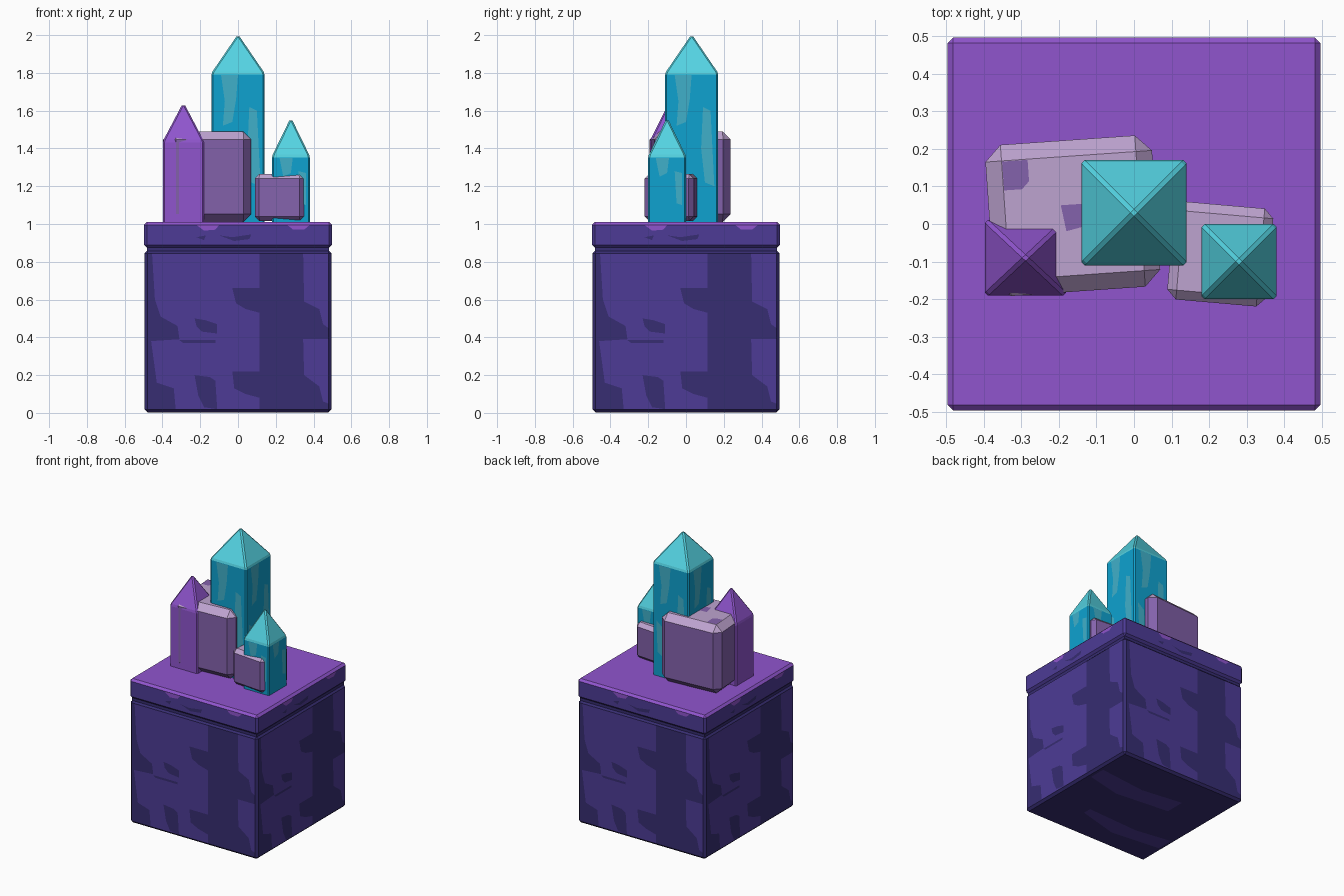
import bpy, bmesh, math
from mathutils import Matrix, Vector

if "Cube" in bpy.data.objects:
    bpy.data.objects.remove(bpy.data.objects["Cube"])


def mat(name, r, g, b):
    m = bpy.data.materials.new(name)
    lin = lambda c: ((c / 255 + 0.055) / 1.055) ** 2.4 if c > 10 else c / 255 / 12.92
    m.diffuse_color = (lin(r), lin(g), lin(b), 1)
    m.use_nodes = True
    m.node_tree.nodes["Principled BSDF"].inputs["Base Color"].default_value = m.diffuse_color
    return m


INDIGO = mat("indigo", 77, 59, 150)
DARK = mat("dark indigo", 55, 45, 114)
PURPLE = mat("purple", 144, 85, 206)
CYAN = mat("cyan", 14, 162, 208)
AQUA = mat("pale aqua", 84, 211, 226)
TEAL = mat("soft teal", 64, 176, 202)
MAUVE = mat("mauve", 132, 98, 172)
LILAC = mat("pale lilac", 190, 163, 208)


def finish(bm, name, mats, rule=None):
    bm.normal_update()
    if rule:
        for f in bm.faces:
            f.material_index = rule(f)
    me = bpy.data.meshes.new(name)
    bm.to_mesh(me)
    bm.free()
    for m in mats:
        me.materials.append(m)
    ob = bpy.data.objects.new(name, me)
    bpy.context.collection.objects.link(ob)
    return ob


def block(name, centre, size, bevel, mats, rule=None, turn=0):
    bm = bmesh.new()
    bmesh.ops.create_cube(bm, size=1)
    bmesh.ops.scale(bm, vec=size, verts=bm.verts)
    if bevel:
        bmesh.ops.bevel(bm, geom=bm.edges[:], offset=bevel, segments=1, affect='EDGES')
    bmesh.ops.transform(bm, verts=bm.verts, matrix=Matrix.Translation(centre)
                        @ Matrix.Rotation(math.radians(turn), 4, 'Z'))
    return finish(bm, name, mats, rule)


def crystal(name, centre, half, shoulder, apex, mats):
    # square prism with a pyramid tip and narrow bevels
    bm = bmesh.new()
    ring = [(-1, -1), (1, -1), (1, 1), (-1, 1)]
    lo, hi = ([bm.verts.new((centre[0] + half[0] * x, centre[1] + half[1] * y, z))
               for x, y in ring] for z in (1.0, shoulder))
    top = bm.verts.new((*centre, apex + 0.005))
    bm.faces.new(lo[::-1])
    for i in range(4):
        j = (i + 1) % 4
        bm.faces.new((lo[i], lo[j], hi[j], hi[i]))
        bm.faces.new((hi[i], hi[j], top))
    bmesh.ops.bevel(bm, geom=bm.edges[:], offset=0.008, segments=1, affect='EDGES')
    return finish(bm, name, mats, lambda f: int(f.calc_center_median().z > shoulder - 0.004))


def side_patches(name, polys, half, material, centre=(0, 0)):
    # flat painted shapes repeated on all four sides
    bm = bmesh.new()
    for k in range(4):
        m = Matrix.Translation((*centre, 0)) @ Matrix.Rotation(k * math.pi / 2, 4, 'Z')
        out = m.to_3x3() @ Vector((0, -1, 0))
        for p in polys:
            f = bm.faces.new([bm.verts.new(m @ Vector((u, -half, z))) for u, z in p])
            f.normal_update()
            if f.normal.dot(out) < 0:
                f.normal_flip()
    return finish(bm, name, [material])


def flat_patches(name, polys, z, up, material, matrix=Matrix()):
    bm = bmesh.new()
    for p in polys:
        f = bm.faces.new([bm.verts.new(matrix @ Vector((x, y, z))) for x, y in p])
        f.normal_update()
        if f.normal.z * up < 0:
            f.normal_flip()
    return finish(bm, name, [material])


# stone block, recessed seam and cap
block("block_body", (0, 0, 0.431), (0.988, 0.988, 0.858), 0.015, [DARK])
block("seam", (0, 0, 0.867), (0.965, 0.965, 0.05), 0, [DARK])
block("cap", (0, 0, 0.943), (0.994, 0.994, 0.136), 0.015, [INDIGO, PURPLE],
      lambda f: int(f.normal.z > 0.3))

# lighter shapes on the block sides
light = [
    [(-.455, .845), (.115, .845), (.115, .66), (-.03, .66), (-.01, .58), (.04, .55),
     (.115, .53), (.115, .22), (-.03, .22), (-.02, .13), (.04, .10), (.115, .08),
     (.115, .02), (-.33, .02), (-.34, .13), (-.43, .16), (-.46, .38),
     (-.31, .39), (-.32, .46), (-.41, .51), (-.44, .6)],
    [(.345, .845), (.478, .845), (.478, .45), (.45, .47), (.43, .55), (.35, .59)],
    [(.345, .39), (.478, .39), (.478, .05), (.45, .06), (.43, .14), (.35, .2)],
]
side_patches("block_light_patches", light, 0.4955, INDIGO)
dark = [[(-.23, .5), (-.17, .49), (-.11, .47), (-.11, .42), (-.19, .43), (-.22, .46)],
        [(-.23, .2), (-.15, .19), (-.12, .17), (-.11, .02), (-.18, .03), (-.21, .09)],
        [(-.31, .385), (-.12, .385), (-.12, .37), (-.29, .37)]]
side_patches("block_dark_patches", dark, 0.497, DARK)
flat_patches("underside_patches", [
    [(-.46, -.3), (-.1, -.34), (.2, -.26), (.2, -.2), (-.2, -.22), (-.46, -.18)],
    [(-.2, .1), (.2, .06), (.46, .12), (.46, .24), (.1, .2), (-.2, .24)]], 0, -1, INDIGO)

# small spots on the cap sides
side_patches("cap_dark_spots", [
    [(-.1, .94), (-.03, .93), (.07, .945), (.06, .92), (-.02, .91)],
    [(-.22, .93), (-.17, .94), (-.18, .915)]], 0.4985, DARK)
side_patches("cap_purple_spots", [
    [(-.22, .995), (-.1, .995), (-.12, .97), (-.18, .965)],
    [(.26, .995), (.38, .995), (.35, .97), (.29, .972)]], 0.4985, PURPLE)

# crystals
crystal("tall_crystal", (0, 0.03), (0.14, 0.14), 1.8, 2.0, [CYAN, AQUA])
crystal("small_crystal", (0.28, -0.10), (0.1, 0.1), 1.36, 1.56, [CYAN, AQUA])
crystal("purple_crystal", (-0.289, -0.09), (0.108, 0.101), 1.44, 1.64, [PURPLE, PURPLE])

# pale streaks on the cyan crystals
side_patches("tall_crystal_streaks", [
    [(-.09, 1.79), (0, 1.79), (-.01, 1.66), (-.03, 1.54), (-.08, 1.52), (-.07, 1.65)],
    [(.06, 1.62), (.1, 1.6), (.11, 1.4), (.12, 1.2), (.07, 1.22), (.05, 1.4)],
    [(-.11, 1.4), (-.06, 1.36), (-.05, 1.15), (-.1, 1.18)]], 0.1415, TEAL, (0, 0.03))
side_patches("small_crystal_streaks", [
    [(-.06, 1.35), (.01, 1.35), (0, 1.27), (-.04, 1.25)],
    [(.04, 1.28), (.08, 1.27), (.08, 1.1), (.05, 1.11)]], 0.1015, TEAL, (0.28, -0.10))

# chamfered rocks: pale on top, darker sides
pale = lambda f: int(f.normal.z > 0.3)
block("large_rock", (-0.163, 0.022, 1.25), (0.445, 0.404, 0.48), 0.043, [MAUVE, LILAC], pale, 4)
block("small_rock", (0.23, -0.08, 1.14), (0.265, 0.262, 0.25), 0.025, [MAUVE, LILAC], pale, -5)

# darker spots on the large rock top
spin = Matrix.Translation((-0.163, 0.022, 0)) @ Matrix.Rotation(math.radians(4), 4, 'Z')
flat_patches("rock_spots", [
    [(-.178, .157), (-.11, .157), (-.11, .10), (-.13, .08), (-.178, .08)],
    [(-.03, .03), (.03, .03), (.03, -.03), (-.02, -.04)]], 1.4915, 1, MAUVE, spin)
